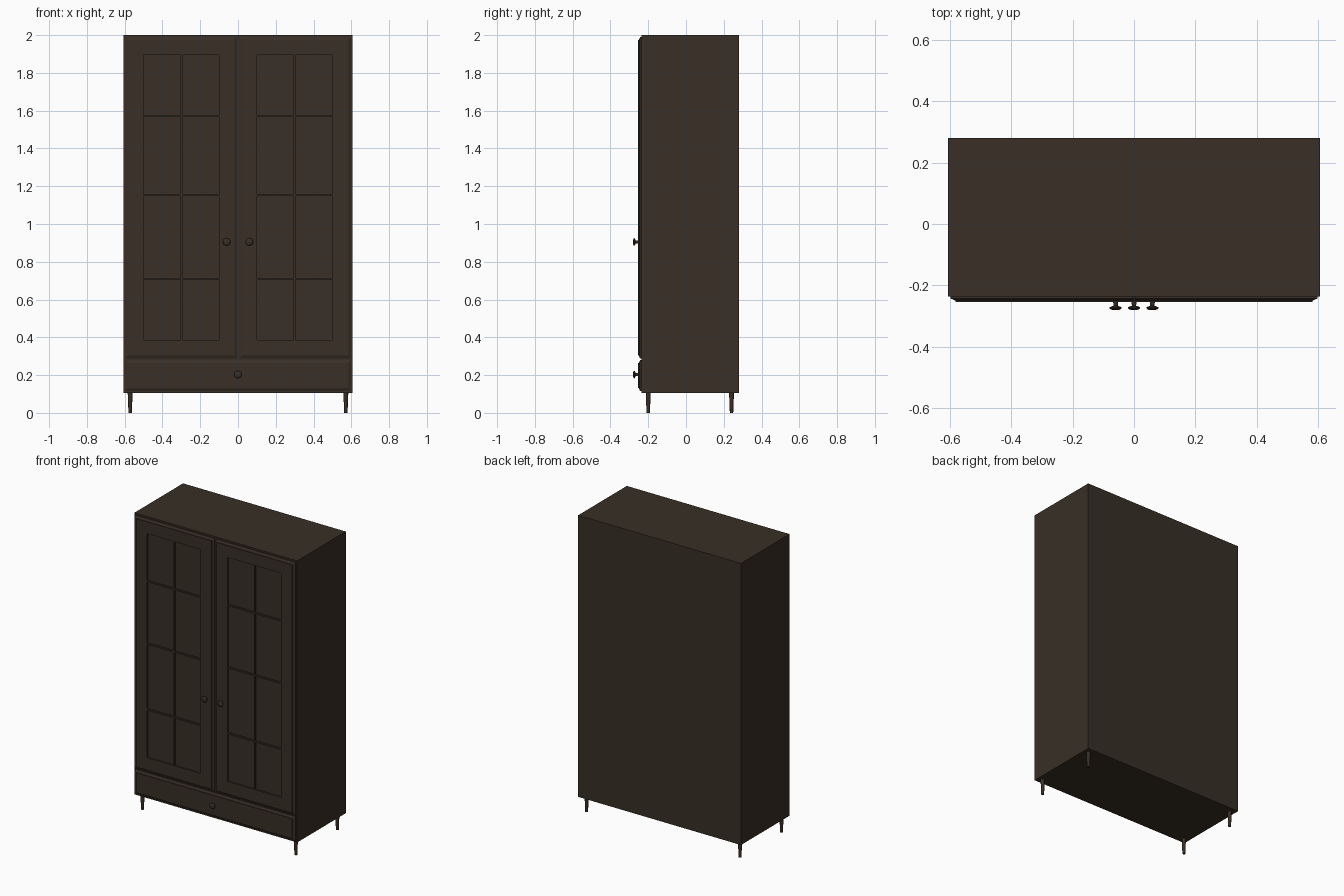
import bpy, bmesh, math
from mathutils import Matrix

if "Cube" in bpy.data.objects:
    bpy.data.objects.remove(bpy.data.objects["Cube"])

wood = bpy.data.materials.new("dark brown wood")
wood.diffuse_color = (0.040, 0.028, 0.019, 1)
wood.use_nodes = True
wood.node_tree.nodes["Principled BSDF"].inputs["Base Color"].default_value = wood.diffuse_color


def finish(name, bm):
    bmesh.ops.recalc_face_normals(bm, faces=bm.faces)
    me = bpy.data.meshes.new(name)
    bm.to_mesh(me)
    bm.free()
    me.materials.append(wood)
    ob = bpy.data.objects.new(name, me)
    bpy.context.collection.objects.link(ob)
    return ob


def box(name, x0, x1, y0, y1, z0, z1):
    bm = bmesh.new()
    bmesh.ops.create_cube(bm, size=1)
    for v in bm.verts:
        v.co = ((x0 + x1) / 2 + v.co.x * (x1 - x0),
                (y0 + y1) / 2 + v.co.y * (y1 - y0),
                (z0 + z1) / 2 + v.co.z * (z1 - z0))
    return finish(name, bm)


def panel(name, rects):
    """Skin a series of rectangles (x0, x1, z0, z1, y), capped at both ends."""
    bm = bmesh.new()
    rings = [[bm.verts.new(p) for p in ((a, y, c), (b, y, c), (b, y, d), (a, y, d))]
             for a, b, c, d, y in rects]
    for r, s in zip(rings, rings[1:]):
        for i in range(4):
            j = (i + 1) % 4
            bm.faces.new((r[i], r[j], s[j], s[i]))
    bm.faces.new(rings[0])
    bm.faces.new(rings[-1])
    return finish(name, bm)


def lathe(name, profile, matrix, sides):
    """Revolve (radius, height) points around local z."""
    bm = bmesh.new()
    rings = [[bm.verts.new((r * math.cos(t), r * math.sin(t), h))
              for t in [2 * math.pi * k / sides for k in range(sides)]]
             for r, h in profile]
    for a, b in zip(rings, rings[1:]):
        for i in range(sides):
            j = (i + 1) % sides
            bm.faces.new((a[i], a[j], b[j], b[i]))
    bm.faces.new(rings[0])
    bm.faces.new(rings[-1])
    bm.transform(matrix)
    ob = finish(name, bm)
    bpy.context.view_layer.objects.active = ob
    ob.select_set(True)
    bpy.ops.object.shade_smooth_by_angle(angle=math.radians(40))
    ob.select_set(False)


# cabinet body
FRONT = -0.236
box("cabinet_body", -0.606, 0.606, FRONT, 0.281, 0.105, 2.0)

# doors with stepped edge, recessed panes and glazing bars
for s, side in ((-1, "left"), (1, "right")):
    def rect(a, b, c, d, y):
        return (min(s * a, s * b), max(s * a, s * b), c, d, y)
    panel(side + "_door", [
        rect(0.005, 0.598, 0.287, 1.99, FRONT + 0.001),
        rect(0.005, 0.598, 0.287, 1.99, -0.243),
        rect(0.020, 0.582, 0.303, 1.974, -0.250),
        rect(0.020, 0.582, 0.303, 1.974, -0.255),
        rect(0.100, 0.500, 0.387, 1.895, -0.255),
        rect(0.100, 0.500, 0.387, 1.895, -0.245)])
    box(side + "_vertical_bar", s * 0.30 - 0.005, s * 0.30 + 0.005,
        -0.253, -0.244, 0.387, 1.895)
    for i, z in enumerate((0.71, 1.153, 1.573)):
        x0, x1 = sorted((s * 0.10, s * 0.50))
        box(f"{side}_horizontal_bar_{i + 1}", x0, x1, -0.253, -0.244, z - 0.005, z + 0.005)

# drawer front
panel("drawer_front", [
    (-0.598, 0.598, 0.115, 0.280, FRONT + 0.001),
    (-0.598, 0.598, 0.115, 0.280, -0.243),
    (-0.582, 0.582, 0.131, 0.265, -0.250),
    (-0.582, 0.582, 0.131, 0.265, -0.255)])

# knobs
knob = [(0.008, 0), (0.007, 0.013), (0.012, 0.015), (0.020, 0.018),
        (0.020, 0.021), (0.016, 0.025), (0.009, 0.027), (0.002, 0.0275)]
for name, x, z in (("left_knob", -0.06, 0.905), ("right_knob", 0.06, 0.905),
                   ("drawer_knob", 0, 0.203)):
    lathe(name, knob, Matrix.Translation((x, -0.2535, z)) @ Matrix.Rotation(math.pi / 2, 4, 'X'), 20)

# tapered legs
for x, side in ((-0.571, "left"), (0.571, "right")):
    for y, end in ((-0.20, "front"), (0.241, "back")):
        lathe(f"{end}_{side}_leg", [(0.009, 0), (0.013, 0.106)],
              Matrix.Translation((x, y, 0)), 16)
